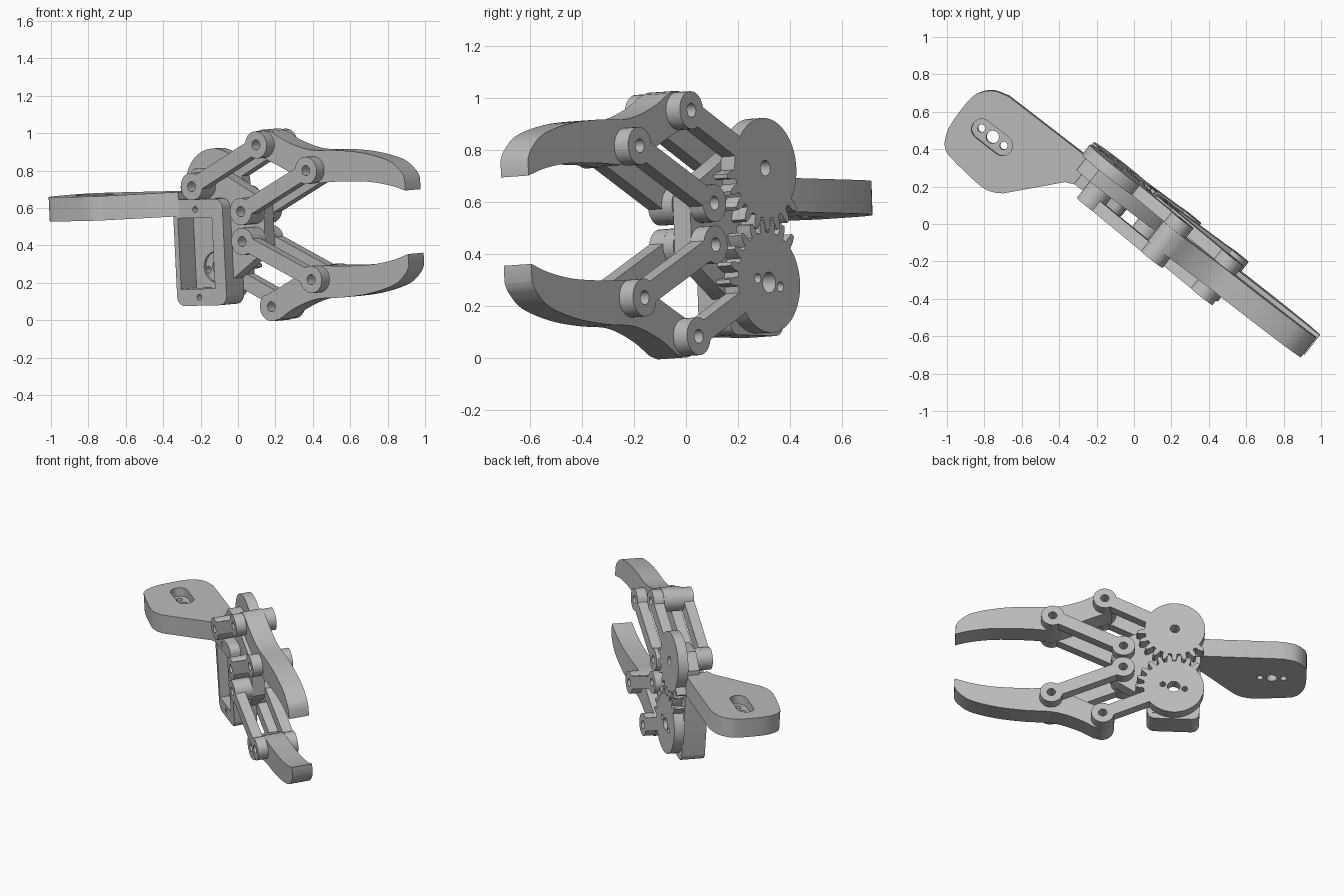
import bpy, bmesh, math
from mathutils import Vector

cube = bpy.data.objects.get("Cube")
if cube:
    bpy.data.objects.remove(cube, do_unlink=True)

grey = bpy.data.materials.new("plain grey")
grey.use_nodes = True
COLOUR = (0.5, 0.5, 0.5, 1)
grey.diffuse_color = COLOUR
grey.node_tree.nodes["Principled BSDF"].inputs["Base Color"].default_value = COLOUR

# Gripper frame: U along the jaws, V up the jaws, W out of the back
U = Vector((0.788, -0.616, 0.018)).normalized()
W = Vector((0.616, 0.788, 0.055))
W = (W - U * W.dot(U)).normalized()
V = W.cross(U)
ORIGIN = Vector((0, 0, 0.503))
if V.z < 0:
    V = -V

THICK = 0.067
FRONT = (-THICK, 0)
MIDDLE = (0, 2 * THICK)
BACK = (2 * THICK, 3 * THICK)
BOSS, PIN, BAR = 0.073, 0.027, 0.042


def arc(c, r, start, end, n=16):
    """Points on an arc, angles in degrees."""
    steps = [math.radians(start + (end - start) * i / n) for i in range(n + 1)]
    return [(c[0] + r * math.cos(a), c[1] + r * math.sin(a)) for a in steps]


def circle(c, r, n=24):
    return arc(c, r, 0, 360, n)[:-1]


def rounded_box(u0, u1, v0, v1, r):
    return (arc((u1 - r, v1 - r), r, 0, 90, 6) + arc((u0 + r, v1 - r), r, 90, 180, 6)
            + arc((u0 + r, v0 + r), r, 180, 270, 6) + arc((u1 - r, v0 + r), r, 270, 360, 6))


def smooth_path(points, n=5):
    """Catmull-Rom curve through the points."""
    p = [Vector(q) for q in points]
    p = [2 * p[0] - p[1]] + p + [2 * p[-1] - p[-2]]
    out = []
    for a, b, c, d in zip(p, p[1:], p[2:], p[3:]):
        for i in range(n):
            t = i / n
            out.append((b * 2 + (c - a) * t + (a * 2 - b * 5 + c * 4 - d) * t ** 2
                        + (b * 3 - a - c * 3 + d) * t ** 3) / 2)
    return [tuple(q) for q in out] + [tuple(points[-1])]


def slab(name, outline, holes, span, flat=False, side=1):
    """Extrude an outline with holes; flat slabs lie in U-W, others in U-V."""
    bm = bmesh.new()
    for loop in [outline] + holes:
        vs = [bm.verts.new((a, b * side, span[0])) for a, b in loop]
        for i, v in enumerate(vs):
            bm.edges.new((v, vs[i - 1]))
    bmesh.ops.triangle_fill(bm, edges=bm.edges[:], use_beauty=True)
    bmesh.ops.dissolve_limit(bm, angle_limit=0.01, verts=[], edges=bm.edges[:])
    top = bmesh.ops.extrude_face_region(bm, geom=bm.faces[:], use_keep_orig=True)
    for v in [g for g in top["geom"] if isinstance(g, bmesh.types.BMVert)]:
        v.co.z = span[1]
    for v in bm.verts:
        a, b, c = v.co
        v.co = ORIGIN + U * a + (W * b + V * c if flat else V * b + W * c)
    bmesh.ops.recalc_face_normals(bm, faces=bm.faces[:])
    mesh = bpy.data.meshes.new(name)
    bm.to_mesh(mesh)
    bm.free()
    mesh.materials.append(grey)
    ob = bpy.data.objects.new(name, mesh)
    bpy.context.collection.objects.link(ob)
    ob.select_set(True)
    bpy.context.view_layer.objects.active = ob
    return ob


def link(name, a, b, span, side=1):
    """Bar with a round drilled boss at each end."""
    ang = math.degrees(math.atan2(b[1] - a[1], b[0] - a[0]))
    half = math.degrees(math.asin(BAR / BOSS))
    outline = (arc(b, BOSS, ang - 180 + half, ang + 180 - half, 24)
               + arc(a, BOSS, ang + half, ang + 360 - half, 24))
    slab(name, outline, [circle(a, PIN), circle(b, PIN)], span, side=side)


GEAR, KNEE = (-0.25, 0.22), (0.2, 0.435)
BASE, ELBOW = (0.075, 0.08), (0.53, 0.292)


def gear_arm(name, side, phase, holes):
    """Part-toothed gear with a lever reaching the finger."""
    pitch, root, tip = 360 / 22, 0.193, 0.243
    pts = []
    for k in range(-3, 6):
        mid = -90 + (k + phase) * pitch
        for off, r in ((-0.32, root), (-0.24, 0.22), (-0.11, tip),
                       (0.11, tip), (0.24, 0.22), (0.32, root)):
            pts += arc(GEAR, r, mid + off * pitch, 0, 1)[:1]
    ang = math.degrees(math.atan2(KNEE[1] - GEAR[1], KNEE[0] - GEAR[0]))
    half = math.degrees(math.asin(BAR / BOSS))
    foot = math.degrees(math.asin(BAR / root))
    pts += arc(GEAR, root, ang - foot, 0, 1)[:1]
    pts += arc(KNEE, BOSS, ang - 180 + half, ang + 180 - half, 24)
    pts += arc(GEAR, root, ang + foot, 212, 32)
    slab(name, pts, holes + [circle(KNEE, PIN)], BACK, side=side)


gear_arm("upper_gear_arm", 1, 0, [circle(GEAR, 0.03)])
gear_arm("lower_gear_arm", -1, 0.5,
         [circle(GEAR, 0.04), circle((-0.32, 0.235), 0.019), circle((-0.18, 0.205), 0.019)])

# Curved fingers and the parallel links that guide them
outer = smooth_path([(1.145, 0.235), (1.12, 0.275), (1.04, 0.333), (0.87, 0.376),
                     (0.69, 0.394), (0.51, 0.4), (0.36, 0.445), (0.25, 0.503)])
inner = smooth_path([(0.17, 0.372), (0.3, 0.315), (0.45, 0.245), (0.54, 0.222),
                     (0.69, 0.226), (0.89, 0.222), (1.04, 0.2), (1.145, 0.17)])
finger = outer + arc(KNEE, 0.078, 65, 230) + inner
for label, side in (("upper", 1), ("lower", -1)):
    slab(label + "_finger", finger, [circle(KNEE, PIN), circle(ELBOW, PIN)], MIDDLE, side=side)
    link(label + "_back_link", BASE, ELBOW, BACK, side)
    link(label + "_front_link", BASE, ELBOW, FRONT, side)
    slab(label + "_link_spacer", circle(BASE, BOSS), [circle(BASE, PIN)], (0, 0.05), side=side)
link("upper_front_lever", GEAR, KNEE, FRONT)
slab("lever_spacer", circle(GEAR, BOSS), [circle(GEAR, PIN)], (0, 0.05))

# Base plate, motor housing and pocket floor
pocket = [(-0.39, -0.33), (-0.16, -0.33), (-0.16, 0.05), (-0.39, 0.05)]
body = [(-0.415, -0.38), (-0.1, -0.38), (-0.1, -0.29), (0.1, -0.16), (0.14, -0.11),
        (0.14, 0.11), (0.1, 0.16), (-0.18, 0.31), (-0.32, 0.31), (-0.415, 0.22)]
lower_base = (BASE[0], -BASE[1])
slab("base_plate", body, [pocket, circle(GEAR, PIN), circle(BASE, PIN),
                          circle(lower_base, PIN)], (0.05, 0.133))
slab("motor_housing", rounded_box(-0.42, -0.085, -0.42, 0.15, 0.05),
     [pocket, circle((-0.27, 0.095), 0.016), circle((-0.27, -0.375), 0.016)], (-0.02, 0.132))
slab("pocket_floor", [(-0.4, -0.34), (-0.15, -0.34), (-0.15, 0.06), (-0.4, 0.06)],
     [circle((-0.25, -0.22), 0.083)], (0.115, 0.131))

# Mounting arm: lower layer with screw holes, upper layer with a slot
arm = [(-0.38, 0.133), (-0.38, -0.02), (-0.425, -0.04)] + smooth_path(
    [(-0.648, -0.291), (-0.7, -0.322), (-0.782, -0.335), (-0.986, -0.314), (-1.041, -0.293),
     (-1.074, -0.25), (-1.097, -0.172), (-1.1, -0.01), (-1.076, 0.06), (-1.024, 0.11),
     (-0.945, 0.135)], 4) + [(-0.453, 0.138)]
CENTRE = (-0.88, -0.092)
screw_holes = [circle((CENTRE[0] + d, CENTRE[1]), r)
               for d, r in ((-0.075, 0.021), (0, 0.034), (0.075, 0.021))]
slot = arc((-0.81, CENTRE[1]), 0.055, -90, 90) + arc((-0.95, CENTRE[1]), 0.055, 90, 270)
slab("mounting_arm_lower", arm, screw_holes, (0.06, 0.13), flat=True)
slab("mounting_arm_upper", arm, [slot], (0.13, 0.19), flat=True)

bpy.ops.object.shade_smooth_by_angle(angle=math.radians(30))
